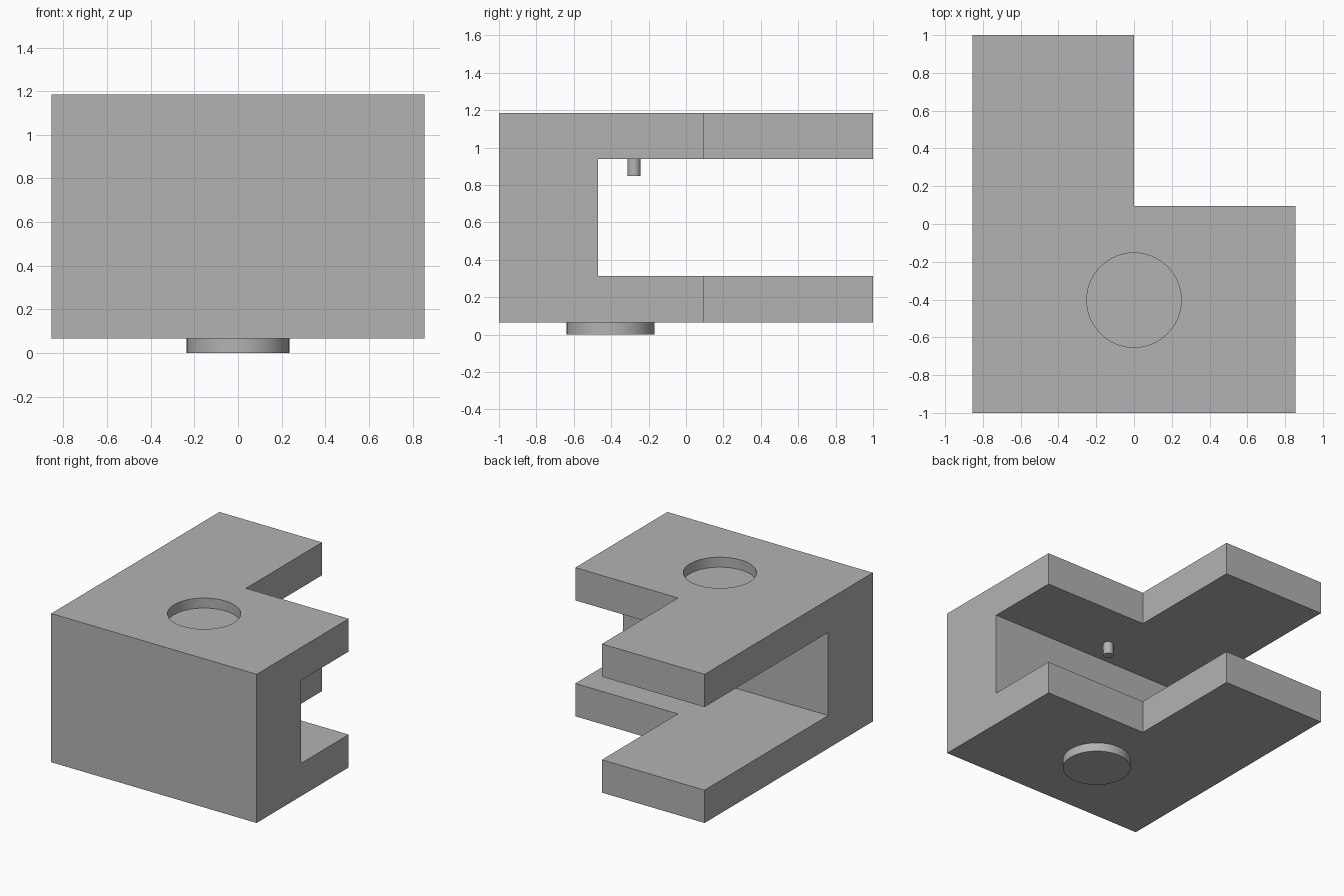
import bpy, bmesh

cube = bpy.data.objects.get("Cube")
if cube:
    bpy.data.objects.remove(cube, do_unlink=True)

grey = bpy.data.materials.new("plain grey")
grey.use_nodes = True
colour = (0.45, 0.45, 0.45, 1)
grey.diffuse_color = colour
grey.node_tree.nodes["Principled BSDF"].inputs["Base Color"].default_value = colour


def finish(name, bm):
    """Turn a bmesh into a named grey object."""
    bmesh.ops.recalc_face_normals(bm, faces=bm.faces)
    mesh = bpy.data.meshes.new(name)
    bm.to_mesh(mesh)
    bm.free()
    mesh.materials.append(grey)
    obj = bpy.data.objects.new(name, mesh)
    bpy.context.collection.objects.link(obj)
    return obj


def prism(name, points, vector):
    """Extrude a closed outline along a vector."""
    bm = bmesh.new()
    face = bm.faces.new([bm.verts.new(p) for p in points])
    ext = bmesh.ops.extrude_face_region(bm, geom=[face])
    verts = [g for g in ext["geom"] if isinstance(g, bmesh.types.BMVert)]
    bmesh.ops.translate(bm, verts=verts, vec=vector)
    return finish(name, bm)


def cylinder(name, y, radius, low, high):
    """Upright cylinder on the centre line."""
    bm = bmesh.new()
    bmesh.ops.create_cone(bm, cap_ends=True, segments=64, radius1=radius,
                          radius2=radius, depth=high - low)
    bmesh.ops.translate(bm, verts=bm.verts, vec=(0, y, (low + high) / 2))
    return finish(name, bm)


def smooth(obj):
    bpy.ops.object.select_all(action='DESELECT')
    obj.select_set(True)
    bpy.context.view_layer.objects.active = obj
    bpy.ops.object.shade_smooth_by_angle()


def cut(obj, cutter):
    """Subtract the cutter for good, then drop it."""
    mod = obj.modifiers.new("cut", 'BOOLEAN')
    mod.operation = 'DIFFERENCE'
    mod.solver = 'EXACT'
    mod.object = cutter
    cutter.hide_render = True
    bpy.context.view_layer.objects.active = obj
    bpy.ops.object.modifier_apply(modifier=mod.name)
    bpy.data.objects.remove(cutter, do_unlink=True)


half, base, top = 0.855, 0.066, 1.185
low_arm, high_arm = 0.313, 0.938
socket_y = -0.403

# C-shaped body swept across the width
outline = [(-1, base), (1, base), (1, low_arm), (-0.47, low_arm),
           (-0.47, high_arm), (1, high_arm), (1, top), (-1, top)]
body = prism("body", [(-half, y, z) for y, z in outline], (2 * half, 0, 0))

# Corner notch through both arms
notch = [(0, 0.095), (1, 0.095), (1, 1.2), (0, 1.2)]
cut(body, prism("notch_cutter", [(x, y, -0.1) for x, y in notch], (0, 0, 1.5)))

# Round socket in the top
cut(body, cylinder("socket_cutter", socket_y, 0.25, top - 0.075, top + 0.1))
smooth(body)

# Stud under the base and pin under the upper arm
smooth(cylinder("bottom_stud", socket_y, 0.235, 0, base))
smooth(cylinder("locating_pin", -0.278, 0.035, 0.847, high_arm))
